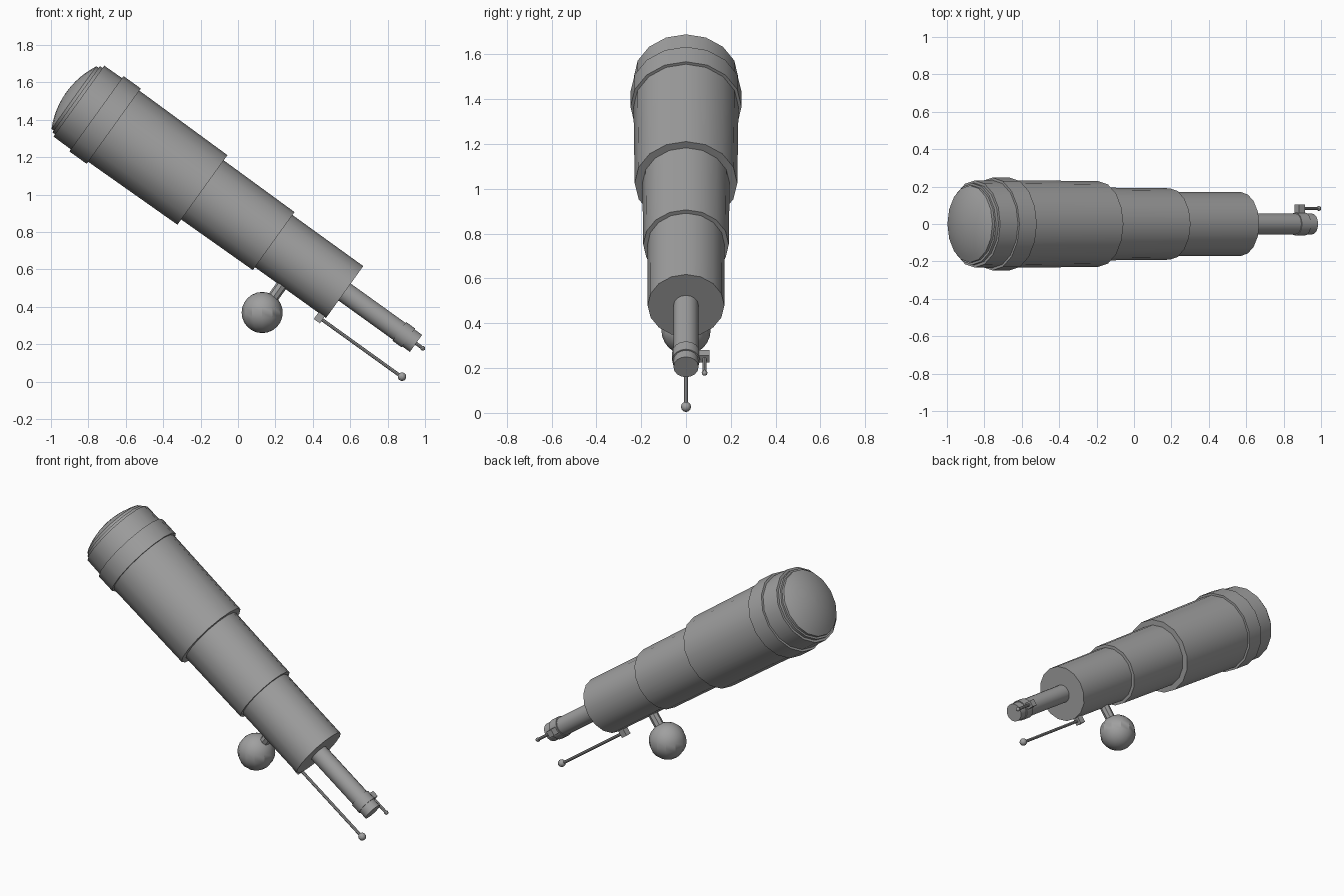
import bpy, bmesh
from math import radians, sin, cos, asin
from mathutils import Matrix, Vector

if "Cube" in bpy.data.objects:
    bpy.data.objects.remove(bpy.data.objects["Cube"])

# Single grey finish
grey = bpy.data.materials.new("mid grey")
grey.use_nodes = True
COLOUR = (0.35, 0.35, 0.35, 1)
grey.diffuse_color = COLOUR
for node in grey.node_tree.nodes:
    if node.type == 'BSDF_PRINCIPLED':
        node.inputs["Base Color"].default_value = COLOUR

# Telescope frame: z runs down the barrel to the eyepiece, x points up from it
TILT = radians(35.7)
FRAME = Matrix.Translation((0.57, 0, 0.479)) @ Matrix((
    (sin(TILT), 0, cos(TILT), 0),
    (0, -1, 0, 0),
    (cos(TILT), 0, -sin(TILT), 0),
    (0, 0, 0, 1)))


def at(x, y, z):
    return FRAME @ Matrix.Translation((x, y, z))


def finish(name, bm, matrix):
    bmesh.ops.recalc_face_normals(bm, faces=bm.faces)
    mesh = bpy.data.meshes.new(name)
    bm.to_mesh(mesh)
    bm.free()
    mesh.materials.append(grey)
    mesh.shade_smooth()
    mesh.set_sharp_from_angle(angle=radians(29))
    obj = bpy.data.objects.new(name, mesh)
    obj.matrix_world = matrix
    bpy.context.collection.objects.link(obj)


def lathe(name, profile, matrix=FRAME, sides=16):
    """Closed turned part from (radius, distance along axis) points."""
    bm = bmesh.new()
    rings = []
    for r, z in profile:
        rings.append([bm.verts.new(Matrix.Rotation(radians(360 * i / sides), 3, 'Z')
                                   @ Vector((r, 0, z))) for i in range(sides)])
    for a, b in zip(rings, rings[1:]):
        for i in range(sides):
            j = (i + 1) % sides
            bm.faces.new((a[i], a[j], b[j], b[i]))
    bm.faces.new(rings[0])
    bm.faces.new(rings[-1])
    finish(name, bm, matrix)


def ball(name, radius, matrix, segments, rings):
    bm = bmesh.new()
    bmesh.ops.create_uvsphere(bm, u_segments=segments, v_segments=rings, radius=radius)
    finish(name, bm, matrix)


def block(name, size, matrix):
    bm = bmesh.new()
    bmesh.ops.create_cube(bm, size=1)
    bmesh.ops.scale(bm, vec=size, verts=bm.verts)
    finish(name, bm, matrix)


# Barrel sections, from eyepiece to objective
lathe("eyepiece_tube", [(0.056, -0.05), (0.056, 0.47)])
lathe("eyepiece_ring", [(0.062, 0.36), (0.062, 0.42)])
lathe("small_barrel", [(0.172, -0.5), (0.171, 0)])
lathe("middle_barrel", [(0.195, -0.97), (0.191, -0.467)])
lathe("large_barrel", [(0.235, -1.6), (0.229, -0.936)])
lathe("objective_collar", [(0.248, -1.634), (0.248, -1.52)])
lathe("objective_hood", [(0.233, -1.75), (0.235, -1.6)])
lathe("lens_rim", [(0.218, -1.767), (0.218, -1.74)])

# Domed lens: spherical cap
RIM, HEIGHT, BASE = 0.206, 0.05, -1.782
cap_radius = (RIM ** 2 + HEIGHT ** 2) / (2 * HEIGHT)
half_angle = asin(RIM / cap_radius)
dome = [(RIM, -1.74)]
for i in range(7):
    a = half_angle * (1 - i / 6.2)
    dome.append((cap_radius * sin(a), BASE - HEIGHT + cap_radius * (1 - cos(a))))
lathe("domed_lens", dome)

# Counterweight hanging under the barrel
lathe("weight_stem", [(0.03, 0), (0.03, 0.2)],
      at(-0.346, 0, -0.294) @ Matrix.Rotation(radians(90), 4, 'Y'), 8)
weight_centre = (FRAME @ Vector((-0.346, 0, -0.294)))
ball("weight_ball", 0.11, Matrix.Translation(weight_centre), 12, 12)

# Long lever below the barrel
block("lever_mount", (0.05, 0.04, 0.04), at(-0.188, 0, -0.03))
lathe("lever_rod", [(0.009, -0.03), (0.009, 0.51)], at(-0.19, 0, 0), 8)
ball("lever_knob", 0.023, at(-0.188, 0, 0.513), 12, 8)

# Short focus lever on the eyepiece side
block("focus_mount", (0.04, 0.055, 0.04), at(0, -0.077, 0.389))
lathe("focus_rod", [(0.009, 0.389), (0.009, 0.515)], at(0, -0.083, 0), 8)
ball("focus_knob", 0.013, at(0, -0.083, 0.515), 10, 8)
